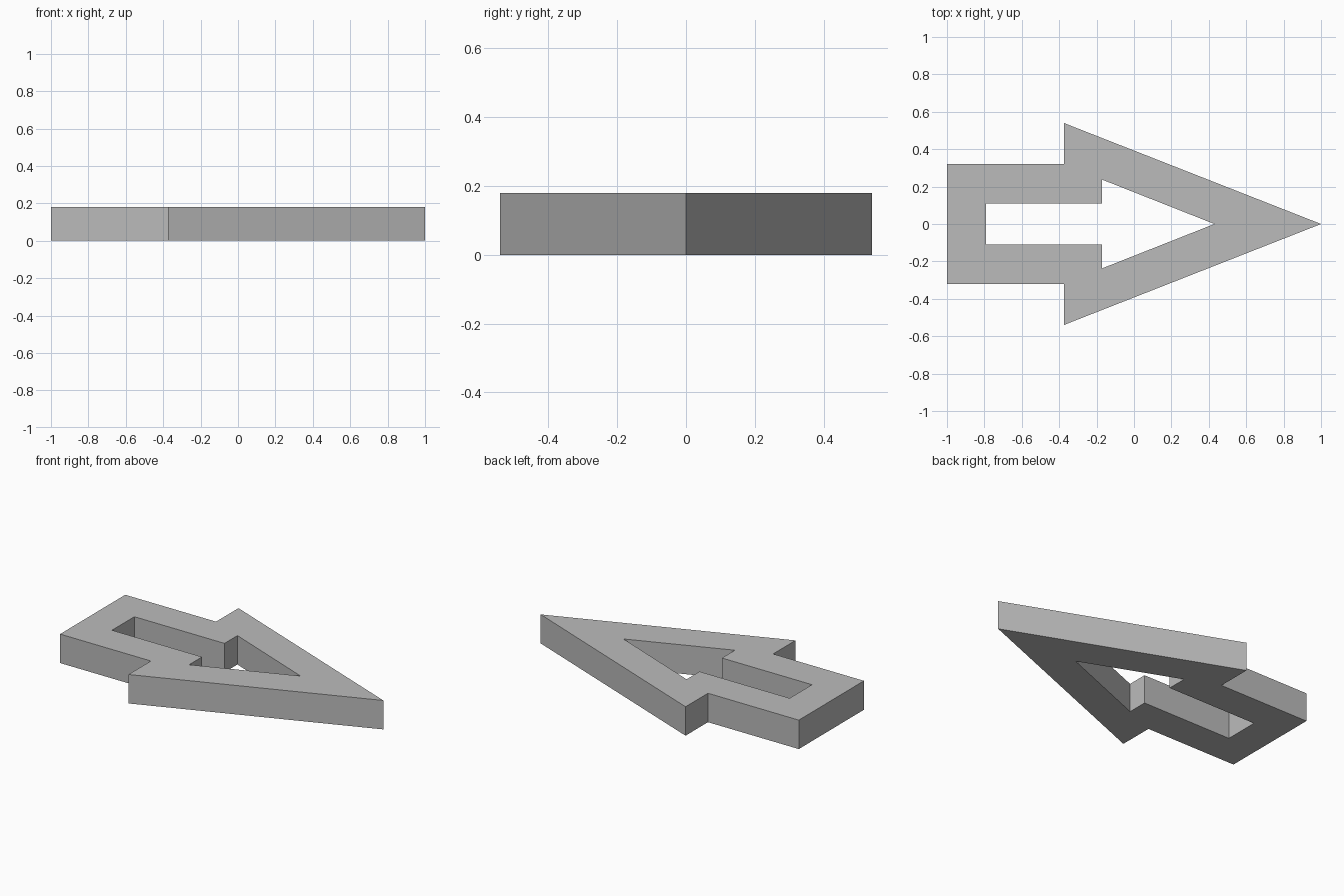
import bpy
import bmesh

cube = bpy.data.objects.get("Cube")
if cube:
    bpy.data.objects.remove(cube, do_unlink=True)

THICKNESS = 0.18

# Half outlines from tail to tip; the other half is mirrored in y
outer_half = [(-1, 0.32), (-0.375, 0.32), (-0.375, 0.54), (1, 0)]
inner_half = [(-0.79, 0.11), (-0.17, 0.11), (-0.17, 0.237), (0.43, 0)]


def full_outline(half):
    return half + [(x, -y) for x, y in reversed(half[:-1])]


def make_material(name, color):
    mat = bpy.data.materials.new(name)
    mat.use_nodes = True
    mat.diffuse_color = color
    mat.node_tree.nodes["Principled BSDF"].inputs["Base Color"].default_value = color
    return mat


# Flat ring between the two outlines, extruded upward
bm = bmesh.new()
outer, inner = [[bm.verts.new((x, y, 0)) for x, y in full_outline(half)]
                for half in (outer_half, inner_half)]
count = len(outer)
for i in range(count):
    j = (i + 1) % count
    bm.faces.new((outer[i], outer[j], inner[j], inner[i]))
result = bmesh.ops.extrude_face_region(bm, geom=bm.faces[:], use_keep_orig=True)
top_verts = [g for g in result["geom"] if isinstance(g, bmesh.types.BMVert)]
bmesh.ops.translate(bm, verts=top_verts, vec=(0, 0, THICKNESS))
bmesh.ops.recalc_face_normals(bm, faces=bm.faces[:])

mesh = bpy.data.meshes.new("arrow_frame")
bm.to_mesh(mesh)
bm.free()
mesh.materials.append(make_material("light grey", (0.5, 0.5, 0.5, 1)))
arrow = bpy.data.objects.new("arrow_frame", mesh)
bpy.context.collection.objects.link(arrow)
